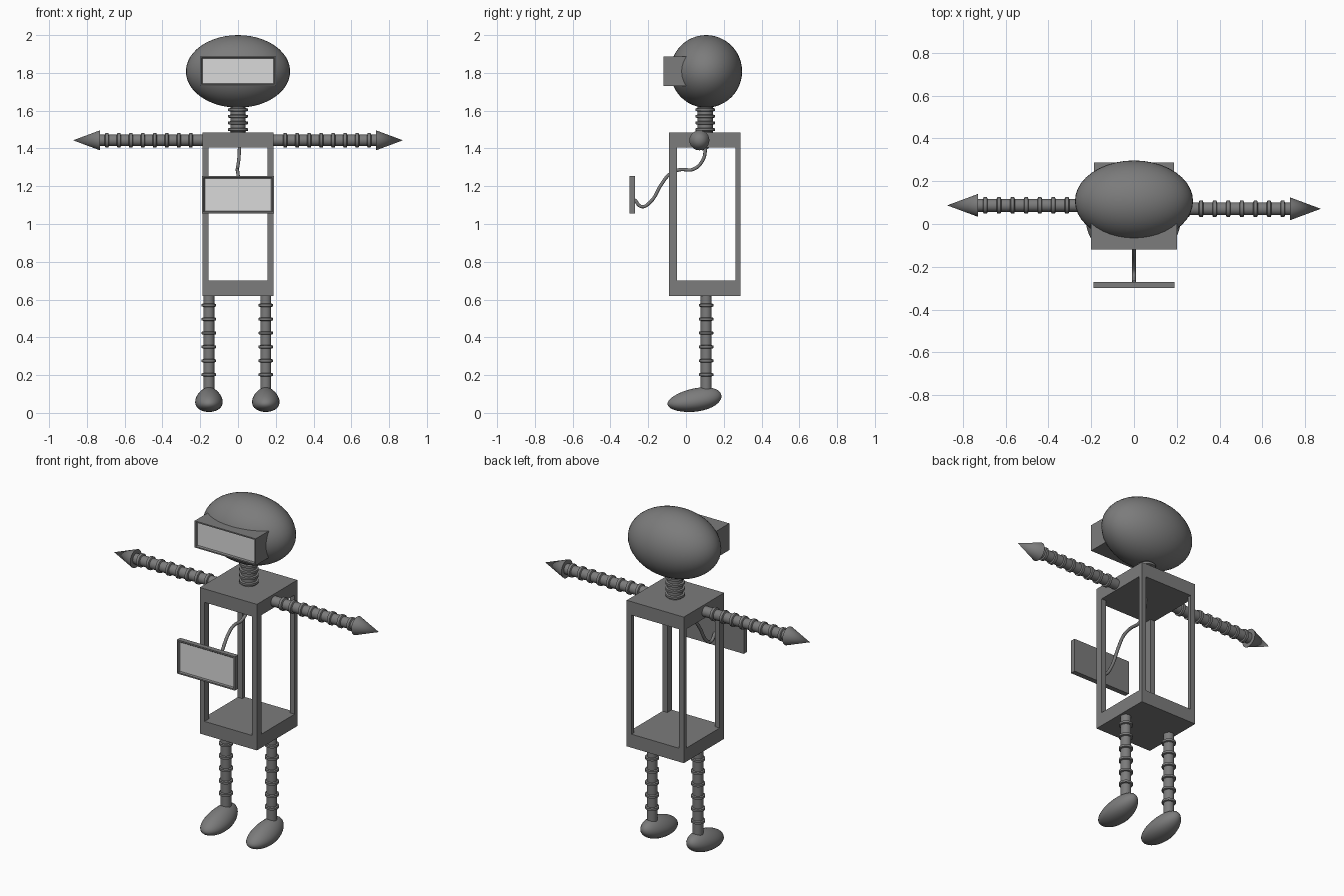
import bpy, bmesh, math
from mathutils import Matrix, Vector

if "Cube" in bpy.data.objects:
    bpy.data.objects.remove(bpy.data.objects["Cube"])


def material(name, v):
    m = bpy.data.materials.new(name)
    m.diffuse_color = (v, v, v, 1)
    m.use_nodes = True
    m.node_tree.nodes["Principled BSDF"].inputs["Base Color"].default_value = m.diffuse_color
    return m


GREY = material("body grey", 0.2)
LIGHT = material("screen light grey", 0.7)


def finish(name, bm, smooth=True):
    bmesh.ops.recalc_face_normals(bm, faces=bm.faces[:])
    me = bpy.data.meshes.new(name)
    bm.to_mesh(me)
    bm.free()
    me.materials.append(GREY)
    me.materials.append(LIGHT)
    ob = bpy.data.objects.new(name, me)
    bpy.context.collection.objects.link(ob)
    if smooth:
        bpy.ops.object.select_all(action='DESELECT')
        ob.select_set(True)
        bpy.context.view_layer.objects.active = ob
        bpy.ops.object.shade_smooth_by_angle(angle=math.radians(35))
    return ob


def add_box(bm, x0, x1, y0, y1, z0, z1):
    mat = Matrix.Translation(((x0 + x1) / 2, (y0 + y1) / 2, (z0 + z1) / 2)) \
        @ Matrix.Diagonal((x1 - x0, y1 - y0, z1 - z0, 1))
    bmesh.ops.create_cube(bm, size=1, matrix=mat)


def framed_screen(name, x, y0, y1, z0, z1, rim, depth):
    """Box whose front has a raised rim around a pale recessed panel."""
    bm = bmesh.new()
    add_box(bm, -x, x, y0, y1, z0, z1)
    front = min(bm.faces, key=lambda f: f.calc_center_median().y)
    bmesh.ops.inset_region(bm, faces=[front], thickness=rim * 0.6)
    bmesh.ops.inset_region(bm, faces=[front], thickness=rim * 0.4, depth=-depth)
    front.material_index = 1
    return finish(name, bm, False)


def ringed_tube(name, start, direction, length, r, ring_r, rings, half, tail=(), seg=24):
    """Lathed tube with raised rings; tail adds (distance, radius) points."""
    pts = [(0, 0), (0, r)]
    for t in rings:
        pts += [(t - half, r), (t - half * 0.7, ring_r),
                (t + half * 0.7, ring_r), (t + half, r)]
    pts += [(length, r)] + list(tail or [(length, 0)])
    rot = Vector(direction).to_track_quat('Z', 'Y').to_matrix().to_4x4()
    mat = Matrix.Translation(start) @ rot
    bm = bmesh.new()
    vs = [bm.verts.new((p, 0, t)) for t, p in pts]
    edges = [bm.edges.new(e) for e in zip(vs, vs[1:])]
    bmesh.ops.spin(bm, geom=vs + edges, axis=(0, 0, 1), cent=(0, 0, 0),
                   angle=math.tau, steps=seg)
    bmesh.ops.remove_doubles(bm, verts=bm.verts[:], dist=1e-5)
    bm.transform(mat)
    return finish(name, bm)


# Head and visor
bm = bmesh.new()
bmesh.ops.create_uvsphere(bm, u_segments=40, v_segments=24, radius=1)
bm.transform(Matrix.Translation((0, 0.107, 1.808)) @ Matrix.Diagonal((0.276, 0.19, 0.192, 1)))
finish("head", bm)
framed_screen("visor", 0.2, -0.12, 0.06, 1.73, 1.888, 0.018, 0.01)

# Neck
ringed_tube("neck", (0, 0.102, 1.47), (0, 0, 1), 0.17, 0.041, 0.052,
            [0.03, 0.065, 0.1, 0.135], 0.009)

# Open torso frame: two slabs joined by four corner posts
bm = bmesh.new()
add_box(bm, -0.187, 0.187, -0.09, 0.288, 1.405, 1.485)
add_box(bm, -0.187, 0.187, -0.09, 0.288, 0.62, 0.70)
for s in (-1, 1):
    xa, xb = sorted((s * 0.187, s * 0.156))
    add_box(bm, xa, xb, -0.09, -0.048, 0.70, 1.405)
    add_box(bm, xa, xb, 0.263, 0.288, 0.70, 1.405)
finish("torso_frame", bm, False)

# Chest screen on its cable
framed_screen("chest_screen", 0.19, -0.3, -0.27, 1.055, 1.255, 0.02, 0.008)
path = [(0.008, 0.105, 1.41), (0.004, 0.09, 1.34), (-0.004, 0.04, 1.29),
        (-0.004, -0.035, 1.287), (0, -0.085, 1.265), (0, -0.13, 1.21),
        (0, -0.19, 1.115), (0, -0.235, 1.092), (0, -0.272, 1.13)]
cu = bpy.data.curves.new("cable", 'CURVE')
cu.dimensions = '3D'
cu.bevel_depth = 0.009
cu.bevel_resolution = 3
cu.resolution_u = 6
sp = cu.splines.new('BEZIER')
sp.bezier_points.add(len(path) - 1)
for p, co in zip(sp.bezier_points, path):
    p.co = co
    p.handle_left_type = p.handle_right_type = 'AUTO'
cu.materials.append(GREY)
bpy.context.collection.objects.link(bpy.data.objects.new("cable", cu))

for s, side in ((-1, "left"), (1, "right")):
    # Arm with pointed hand
    ringed_tube(side + "_arm", (s * 0.17, 0.079 - s * 0.008, 1.443), (s, 0, 0), 0.56,
                0.03, 0.038, [0.08 + 0.0635 * i for i in range(8)], 0.011,
                [(0.56, 0.053), (0.703, 0)])
    # Leg
    x = -0.154 if s < 0 else 0.147
    ringed_tube(side + "_leg", (x, 0.107, 0.63), (0, 0, -1), 0.52, 0.029, 0.038,
                [0.06 + 0.0735 * i for i in range(6)], 0.009)
    # Egg-shaped foot: higher at the heel, narrower at the top
    bm = bmesh.new()
    bmesh.ops.create_uvsphere(bm, u_segments=28, v_segments=18, radius=1,
                              matrix=Matrix.Rotation(math.pi / 2, 4, 'X'))
    for v in bm.verts:
        a, b, c = v.co
        v.co = (x + a * 0.072 * (1 - 0.16 * c - 0.06 * b), 0.045 + b * 0.143,
                0.068 + c * 0.062 * (1 + 0.12 * b) + b * 0.02)
    finish(side + "_foot", bm)
